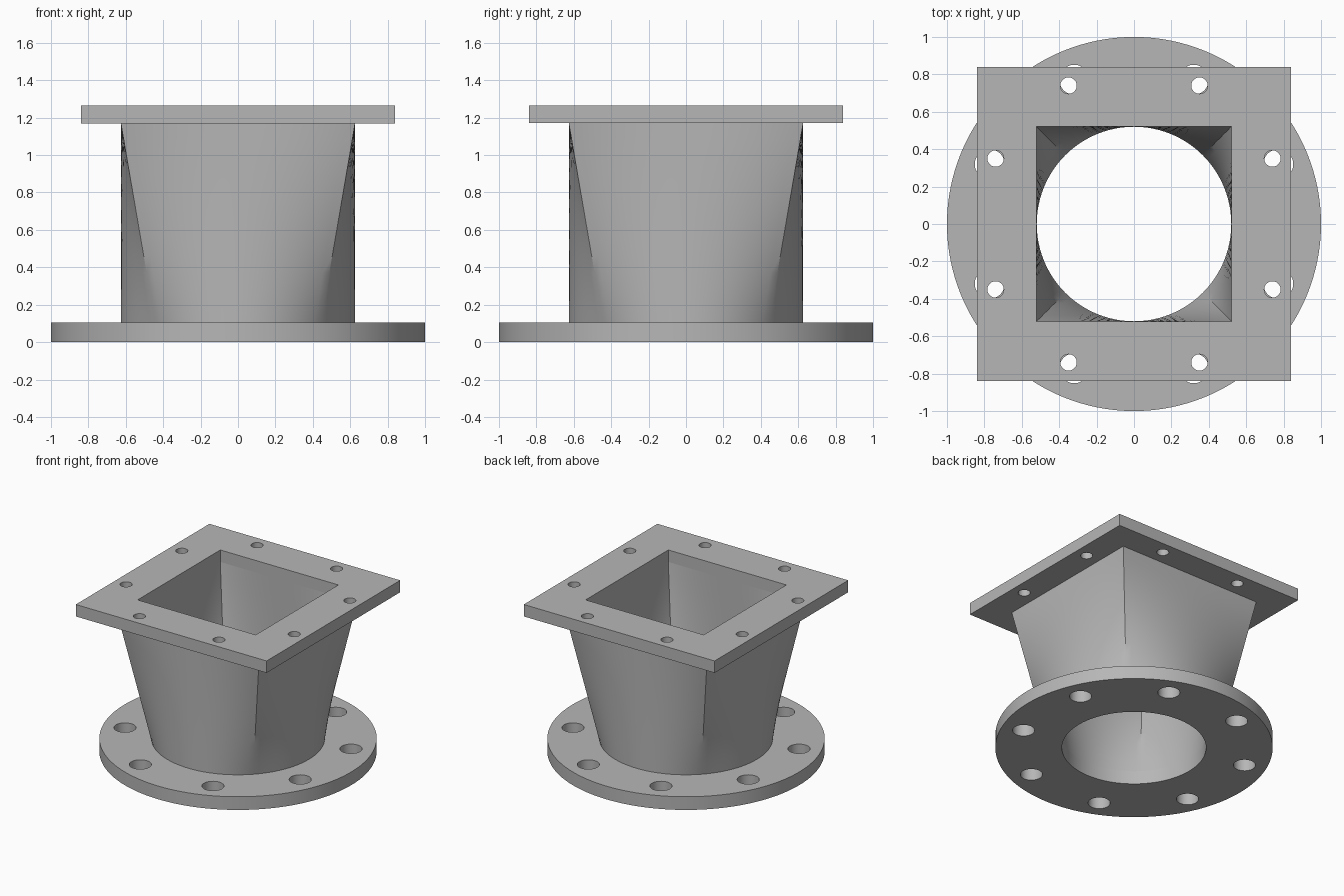
import bpy, bmesh
from math import sin, cos, pi, radians

cube = bpy.data.objects.get("Cube")
if cube:
    bpy.data.objects.remove(cube, do_unlink=True)

BASE_TOP, PLATE_LOW, PLATE_TOP = 0.105, 1.17, 1.265
BORE, OUTER = 0.52, 0.626
SIDE = 24    # segments along each side of the transition
RINGS = 12   # height steps of the transition

steel = bpy.data.materials.new("Grey steel")
steel.use_nodes = True
colour = (0.47, 0.47, 0.47, 1)
steel.diffuse_color = colour
steel.node_tree.nodes["Principled BSDF"].inputs["Base Color"].default_value = colour


def circle(radius, n, cx=0, cy=0):
    return [(cx + radius * cos(2 * pi * i / n + pi / 4),
             cy + radius * sin(2 * pi * i / n + pi / 4)) for i in range(n)]


def square(h):
    return [(h, h), (-h, h), (-h, -h), (h, -h)]


def smooth(obj):
    bpy.ops.object.select_all(action='DESELECT')
    obj.select_set(True)
    bpy.context.view_layer.objects.active = obj
    bpy.ops.object.shade_smooth_by_angle(angle=radians(25))


def flange(name, outlines, z0, z1):
    """Plate extruded from one outer outline and any number of holes."""
    curve = bpy.data.curves.new(name, 'CURVE')
    curve.dimensions = '2D'
    curve.fill_mode = 'BOTH'
    curve.extrude = (z1 - z0) / 2
    for pts in outlines:
        spline = curve.splines.new('POLY')
        spline.points.add(len(pts) - 1)
        for p, (x, y) in zip(spline.points, pts):
            p.co = (x, y, 0, 1)
        spline.use_cyclic_u = True
    obj = bpy.data.objects.new(name, curve)
    bpy.context.collection.objects.link(obj)
    obj.location.z = (z0 + z1) / 2
    bpy.ops.object.select_all(action='DESELECT')
    obj.select_set(True)
    bpy.context.view_layer.objects.active = obj
    bpy.ops.object.convert(target='MESH')
    obj = bpy.context.view_layer.objects.active
    obj.data.materials.clear()
    obj.data.materials.append(steel)
    # Weld the caps to the walls and make the normals point outward
    bm = bmesh.new()
    bm.from_mesh(obj.data)
    bmesh.ops.remove_doubles(bm, verts=bm.verts, dist=0.0001)
    bmesh.ops.recalc_face_normals(bm, faces=bm.faces)
    bm.to_mesh(obj.data)
    bm.free()
    smooth(obj)


def loft(bm, half, flip):
    """Ruled wall from a circle at the bottom to a square at the top."""
    n = 4 * SIDE
    low = circle(half, n)
    corners = square(half)
    high = []
    for k in range(4):
        (ax, ay), (bx, by) = corners[k], corners[(k + 1) % 4]
        high += [(ax + (bx - ax) * i / SIDE, ay + (by - ay) * i / SIDE)
                 for i in range(SIDE)]
    rows = []
    for r in range(RINGS + 1):
        t = r / RINGS
        z = BASE_TOP + (PLATE_LOW - BASE_TOP) * t
        rows.append([bm.verts.new((a[0] + (b[0] - a[0]) * t,
                                   a[1] + (b[1] - a[1]) * t, z))
                     for a, b in zip(low, high)])
    for lo, hi in zip(rows, rows[1:]):
        for i in range(n):
            j = (i + 1) % n
            quad = [lo[i], lo[j], hi[j], hi[i]]
            bm.faces.new(quad[::-1] if flip else quad)


# Round base flange with eight bolt holes
bolts = [(0.835 * cos(a), 0.835 * sin(a))
         for a in (pi / 8 + k * pi / 4 for k in range(8))]
flange("round_base_flange",
       [circle(1, 128), circle(BORE, 4 * SIDE)]
       + [circle(0.08, 32, x, y) for x, y in bolts], 0, BASE_TOP)

# Square top flange with two bolt holes along each side
bolts = [(sx * x, sy * y) for x, y in ((0.35, 0.74), (0.74, 0.35))
         for sx in (-1, 1) for sy in (-1, 1)]
flange("square_top_flange",
       [square(0.84), square(BORE)]
       + [circle(0.044, 24, x, y) for x, y in bolts], PLATE_LOW, PLATE_TOP)

# Hollow transition duct between the flanges
bm = bmesh.new()
loft(bm, OUTER, False)
loft(bm, BORE, True)
mesh = bpy.data.meshes.new("transition_duct")
bm.to_mesh(mesh)
bm.free()
mesh.materials.append(steel)
duct = bpy.data.objects.new("transition_duct", mesh)
bpy.context.collection.objects.link(duct)
smooth(duct)
